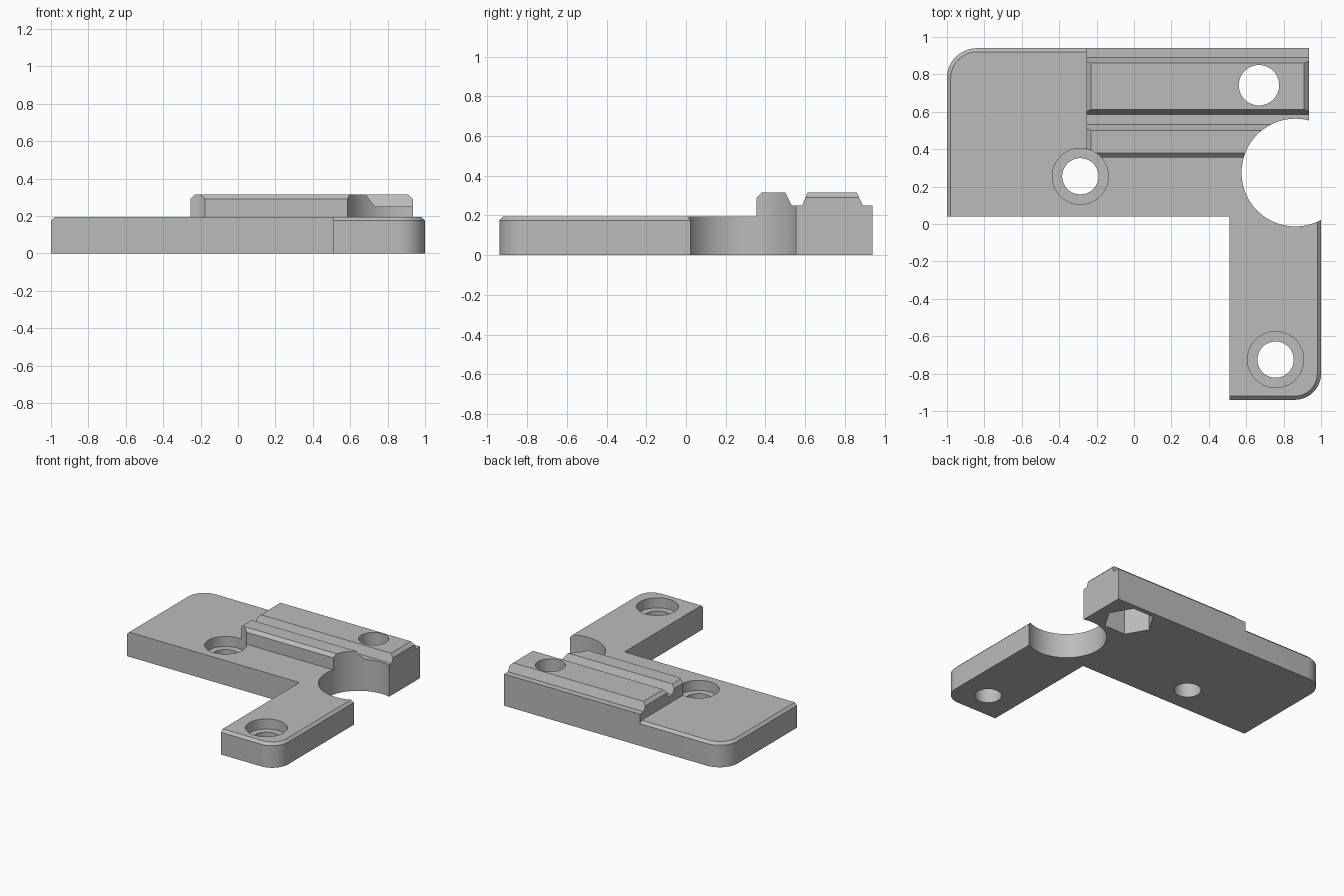
import bpy, bmesh, math
from mathutils import Vector

cube = bpy.data.objects.get("Cube")
if cube:
    bpy.data.objects.remove(cube)

grey = bpy.data.materials.new("plain_grey")
grey.use_nodes = True
COLOUR = (0.5, 0.5, 0.5, 1)
grey.diffuse_color = COLOUR
grey.node_tree.nodes["Principled BSDF"].inputs["Base Color"].default_value = COLOUR


def prism(name, points, direction, chamfer_rule=None, chamfer=0.02):
    """Extrude a closed outline; optionally chamfer the top edges picked by a rule."""
    bm = bmesh.new()
    face = bm.faces.new([bm.verts.new(p) for p in points])
    new = bmesh.ops.extrude_face_region(bm, geom=[face])["geom"]
    moved = [v for v in new if isinstance(v, bmesh.types.BMVert)]
    bmesh.ops.translate(bm, verts=moved, vec=direction)
    bmesh.ops.recalc_face_normals(bm, faces=bm.faces)
    if chamfer_rule:
        top = set(moved)
        edges = [e for e in bm.edges if set(e.verts) <= top
                 and chamfer_rule((e.verts[0].co + e.verts[1].co) / 2)]
        bmesh.ops.bevel(bm, geom=edges, offset=chamfer, segments=1,
                        affect='EDGES', clamp_overlap=False)
    mesh = bpy.data.meshes.new(name)
    bm.to_mesh(mesh)
    bm.free()
    mesh.materials.append(grey)
    obj = bpy.data.objects.new(name, mesh)
    bpy.context.collection.objects.link(obj)
    return obj


def arc(cx, cy, r, start, end, steps):
    angles = [math.radians(start + (end - start) * i / steps) for i in range(steps + 1)]
    return [(cx + r * math.cos(a), cy + r * math.sin(a), 0) for a in angles]


def cylinder(name, x, y, r, z0, z1, sides=64):
    ring = arc(x, y, r, 0, 360, sides)[:-1]
    return prism(name, [(px, py, z0) for px, py, _ in ring], (0, 0, z1 - z0))


def combine(target, other, operation):
    mod = target.modifiers.new(operation.lower(), 'BOOLEAN')
    mod.operation, mod.object, mod.solver = operation, other, 'EXACT'
    with bpy.context.temp_override(object=target, active_object=target):
        bpy.ops.object.modifier_apply(modifier=mod.name)
    bpy.data.objects.remove(other)


# L-shaped plate with two rounded outer corners and chamfered outer rims
outline = [(-1, 0.04, 0), (0.51, 0.04, 0), (0.51, -0.94, 0)]
outline += arc(0.86, -0.8, 0.14, -90, 0, 12)
outline += [(1, 0.275, 0), (0.935, 0.275, 0), (0.935, 0.94, 0)]
outline += arc(-0.84, 0.78, 0.16, 90, 180, 12)


def outer_rim(p):
    inner = (abs(p.y - 0.04) < 0.005 or abs(p.x - 0.51) < 0.005
             or abs(p.y - 0.275) < 0.005 or (p.y > 0.3 and p.x > 0.9))
    return not inner


plate = prism("bracket_plate", outline, (0, 0, 0.195), outer_rim)

# Raised block with two ribs and a groove between them
LEFT, RIGHT = -0.255, 0.935
profile = [(0.355, 0), (0.355, 0.29), (0.38, 0.315), (0.5, 0.315), (0.533, 0.25),
           (0.585, 0.25), (0.612, 0.315), (0.86, 0.315), (0.89, 0.25), (0.94, 0.25), (0.94, 0)]
rail = prism("rail", [(LEFT, y, z) for y, z in profile], (RIGHT - LEFT, 0, 0))

# Chamfered rib ends
for x, s in ((LEFT, 1), (RIGHT, -1)):
    wedge = [(x - s * 0.05, 0.2, 0.24), (x + s * 0.075, 0.2, 0.365), (x - s * 0.05, 0.2, 0.365)]
    combine(rail, prism("end_cutter", wedge, (0, 0.9, 0)), 'DIFFERENCE')
combine(plate, rail, 'UNION')

# Round side notch
combine(plate, cylinder("notch_cutter", 0.863, 0.275, 0.288, -0.1, 0.5, 96), 'DIFFERENCE')

# Counterbored screw holes
for x, y in ((-0.287, 0.255), (0.757, -0.725)):
    combine(plate, cylinder("bore_cutter", x, y, 0.15, 0.115, 0.5), 'DIFFERENCE')
    combine(plate, cylinder("hole_cutter", x, y, 0.097, -0.1, 0.5), 'DIFFERENCE')

# Rail bolt hole with a hexagonal nut pocket underneath
combine(plate, cylinder("bolt_cutter", 0.668, 0.742, 0.108, -0.1, 0.5), 'DIFFERENCE')
combine(plate, cylinder("nut_cutter", 0.668, 0.742, 0.185, -0.1, 0.2, 6), 'DIFFERENCE')

# Smooth the round walls and keep the machined edges sharp
bpy.ops.object.select_all(action='DESELECT')
plate.select_set(True)
bpy.context.view_layer.objects.active = plate
bpy.ops.object.shade_smooth_by_angle(angle=math.radians(20))
